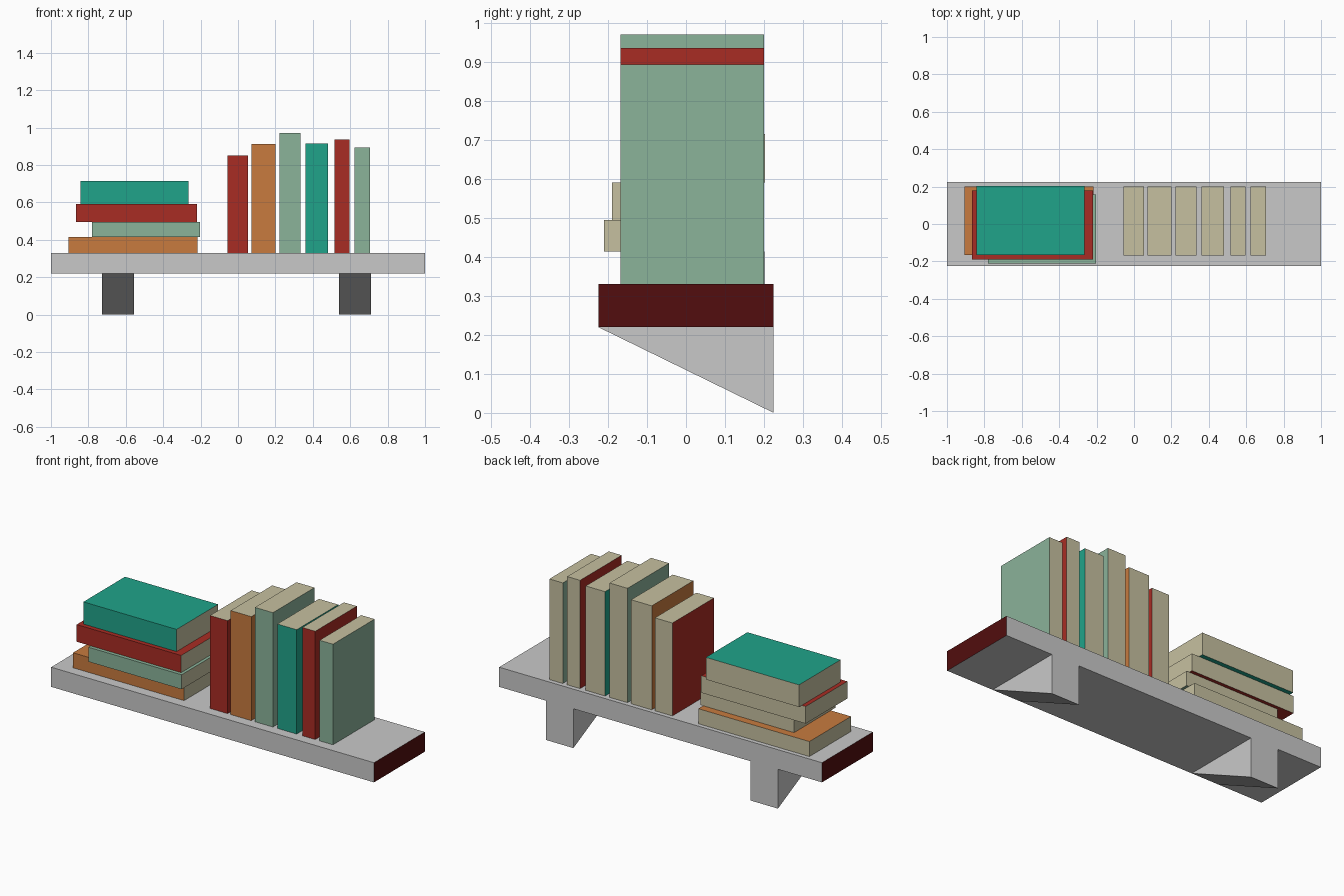
import bpy

if "Cube" in bpy.data.objects:
    bpy.data.objects.remove(bpy.data.objects["Cube"])


def srgb(r, g, b):
    def lin(c):
        c /= 255
        return c / 12.92 if c <= 0.04045 else ((c + 0.055) / 1.055) ** 2.4
    return (lin(r), lin(g), lin(b), 1)


def material(name, rgb):
    m = bpy.data.materials.new(name)
    m.diffuse_color = srgb(*rgb)
    m.use_nodes = True
    m.node_tree.nodes["Principled BSDF"].inputs["Base Color"].default_value = m.diffuse_color
    return m


GREY = material("light grey", (201, 201, 201))
MAROON = material("dark maroon", (82, 13, 14))
PAGES = material("cream pages", (198, 192, 160))
RED = material("red cover", (169, 44, 36))
ORANGE = material("orange cover", (200, 123, 63))
SAGE = material("sage cover", (139, 179, 154))
TEAL = material("teal cover", (32, 164, 138))


def prism(name, profile, x0, x1, main, second=None, rule=None):
    """Extrude a (y, z) profile along x; faces matching the rule get the second colour."""
    n = len(profile)
    verts = [(x, y, z) for x in (x0, x1) for y, z in profile]
    faces = [tuple(range(n))[::-1], tuple(range(n, 2 * n))]
    faces += [(i, (i + 1) % n, (i + 1) % n + n, i + n) for i in range(n)]
    mesh = bpy.data.meshes.new(name)
    mesh.from_pydata(verts, [], faces)
    mesh.materials.append(main)
    if second:
        mesh.materials.append(second)
        for p in mesh.polygons:
            p.material_index = int(rule(p.normal))
    ob = bpy.data.objects.new(name, mesh)
    bpy.context.collection.objects.link(ob)
    return ob


def box(name, x0, x1, y0, y1, z0, z1, main, second=None, rule=None):
    return prism(name, [(y0, z0), (y1, z0), (y1, z1), (y0, z1)], x0, x1, main, second, rule)


TOP = 0.33    # shelf surface
UNDER = 0.22  # shelf underside
HALF = 0.225  # half shelf depth
DEPTH = 0.368  # book depth

# shelf board with painted ends
box("shelf_board", -1, 1, -HALF, HALF, UNDER, TOP, GREY, MAROON, lambda n: abs(n.x) > 0.5)

# triangular wall brackets
for side, x0 in (("left", -0.727), ("right", 0.54)):
    prism("bracket_" + side, [(HALF, 0), (HALF, UNDER), (-HALF, UNDER)][::-1], x0, x0 + 0.171, GREY)
for ob in bpy.data.objects:
    ob.data.validate()

# standing books: x range, top height, cover (pages on top, bottom and back)
standing = [(-0.056, 0.053, 0.85, RED), (0.072, 0.20, 0.912, ORANGE),
            (0.222, 0.334, 0.97, SAGE), (0.361, 0.481, 0.914, TEAL),
            (0.516, 0.596, 0.936, RED), (0.623, 0.706, 0.893, SAGE)]
for i, (x0, x1, top, cover) in enumerate(standing):
    box(f"standing_book_{i + 1}", x0, x1, 0.2 - DEPTH, 0.2, TOP, top, cover, PAGES,
        lambda n: n.y > 0.5 or abs(n.z) > 0.5)

# stacked books: x range, front edge, height range, cover (pages at ends and back)
stacked = [(-0.905, -0.217, -0.167, 0.33, 0.414, ORANGE), (-0.78, -0.202, -0.21, 0.414, 0.495, SAGE),
           (-0.866, -0.219, -0.19, 0.495, 0.591, RED), (-0.842, -0.265, -0.165, 0.591, 0.715, TEAL)]
for i, (x0, x1, y0, z0, z1, cover) in enumerate(stacked):
    box(f"stacked_book_{i + 1}", x0, x1, y0, y0 + DEPTH, z0, z1, cover, PAGES,
        lambda n: n.y > 0.5 or abs(n.x) > 0.5)
